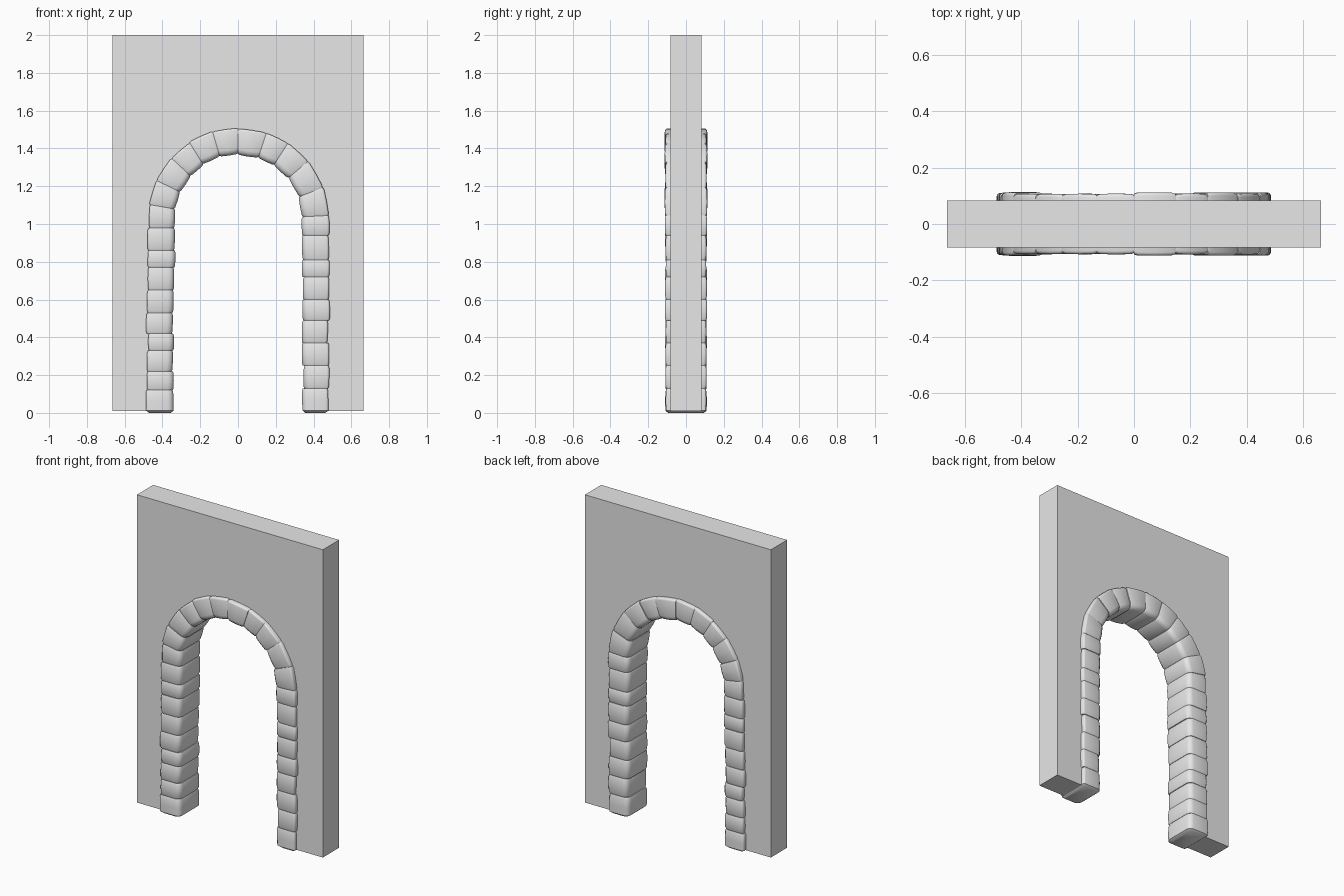
import bpy, bmesh, math, random
from mathutils import Vector

random.seed(4)
cube = bpy.data.objects.get("Cube")
if cube:
    bpy.data.objects.remove(cube, do_unlink=True)

stone = bpy.data.materials.new("stone grey")
stone.use_nodes = True
stone.diffuse_color = (0.8, 0.8, 0.8, 1)
stone.node_tree.nodes["Principled BSDF"].inputs["Base Color"].default_value = (0.8, 0.8, 0.8, 1)

SPRING = 1.02    # height where the arch starts
RADIUS = 0.41    # centre line of the stone ring
HALF_W, HALF_D = 0.07, 0.109


def finish(bm, name, smooth):
    bmesh.ops.recalc_face_normals(bm, faces=bm.faces)
    mesh = bpy.data.meshes.new(name)
    bm.to_mesh(mesh)
    bm.free()
    mesh.materials.append(stone)
    obj = bpy.data.objects.new(name, mesh)
    bpy.context.collection.objects.link(obj)
    if smooth:
        bpy.ops.object.select_all(action='DESELECT')
        obj.select_set(True)
        bpy.context.view_layer.objects.active = obj
        bpy.ops.object.shade_smooth_by_angle(angle=math.radians(40))


# Wall slab with an arched opening
def build_wall():
    w, d, low, top = 0.665, 0.083, 0.01, 2.0
    outline = [(-RADIUS, low), (-w, low), (-w, top), (w, top), (w, low), (RADIUS, low)]
    for i in range(21):
        a = math.pi * i / 20
        outline.append((RADIUS * math.cos(a), SPRING + RADIUS * math.sin(a)))
    bm = bmesh.new()
    face = bm.faces.new([bm.verts.new((x, -d, z)) for x, z in outline])
    side = bmesh.ops.extrude_face_region(bm, geom=[face])
    moved = [v for v in side["geom"] if isinstance(v, bmesh.types.BMVert)]
    bmesh.ops.translate(bm, verts=moved, vec=(0, 2 * d, 0))
    finish(bm, "wall", False)


# Rounded cross-section: (outward offset, depth); the inner corners are softer
def section(half_w, half_d):
    pts = []
    corners = [(1, 1, 0.012), (-1, 1, 0.03), (-1, -1, 0.03), (1, -1, 0.012)]
    for k, (su, sy, r) in enumerate(corners):
        for j in range(4):
            a = math.pi / 2 * (k + j / 3)
            pts.append((su * (half_w - r) + r * math.cos(a),
                        sy * (half_d - r) + r * math.sin(a)))
    return pts


# One worn block between two joints, each given as (centre, outward direction)
def build_stone(name, start, end, wobble, first=False):
    half_w = HALF_W + random.uniform(-wobble, wobble) / 2
    half_d = HALF_D + random.uniform(-0.003, 0.003)
    shift = random.uniform(-wobble, wobble)
    tilt = random.uniform(-wobble, wobble) / 2
    bm = bmesh.new()
    rings = []
    for t, inset in ((0, 0.015 if first else 0.004), (0.1, 0), (0.5, -0.001), (0.9, 0), (1, 0.004)):
        centre = start[0].lerp(end[0], t)
        out = start[1].lerp(end[1], t).normalized()
        ring = []
        for u, y in section(half_w - inset, half_d - inset):
            p = centre + out * (u + shift + tilt * (t - 0.5))
            ring.append(bm.verts.new((p.x, y, max(p.y, 0))))
        rings.append(ring)
    for a, b in zip(rings, rings[1:]):
        for i in range(len(a)):
            j = (i + 1) % len(a)
            bm.faces.new((a[i], a[j], b[j], b[i]))
    bm.faces.new(rings[0])
    bm.faces.new(rings[-1])
    finish(bm, name, True)


def leg_joint(side, z):
    return Vector((side * RADIUS, z)), Vector((side, 0))


def arch_joint(degrees):
    a = math.radians(degrees)
    out = Vector((math.cos(a), math.sin(a)))
    return Vector((0, SPRING)) + out * (RADIUS + 0.008 * math.sin(a)), out


def build_run(name, joints, wobble, grounded):
    for i, (a, b) in enumerate(zip(joints, joints[1:])):
        build_stone(f"{name}_{i + 1}", a, b, wobble, grounded and i == 0)


build_wall()

# Legs, bottom to top
left_heights = [0, 0.13, 0.25, 0.37, 0.49, 0.60, 0.72, 0.81, 0.94]
right_heights = [0, 0.12, 0.22, 0.33, 0.42, 0.53, 0.65, 0.77, 0.86, 0.98]
build_run("left_leg_stone", [leg_joint(1, z) for z in left_heights] + [arch_joint(3)], 0.006, True)
build_run("right_leg_stone", [leg_joint(-1, z) for z in right_heights] + [arch_joint(170)], 0.006, True)

# Ring of wedge stones over the opening
ring_angles = [3, 21, 40, 57, 72, 90, 106, 122, 137, 154, 170]
build_run("arch_stone", [arch_joint(a) for a in ring_angles], 0.003, False)
